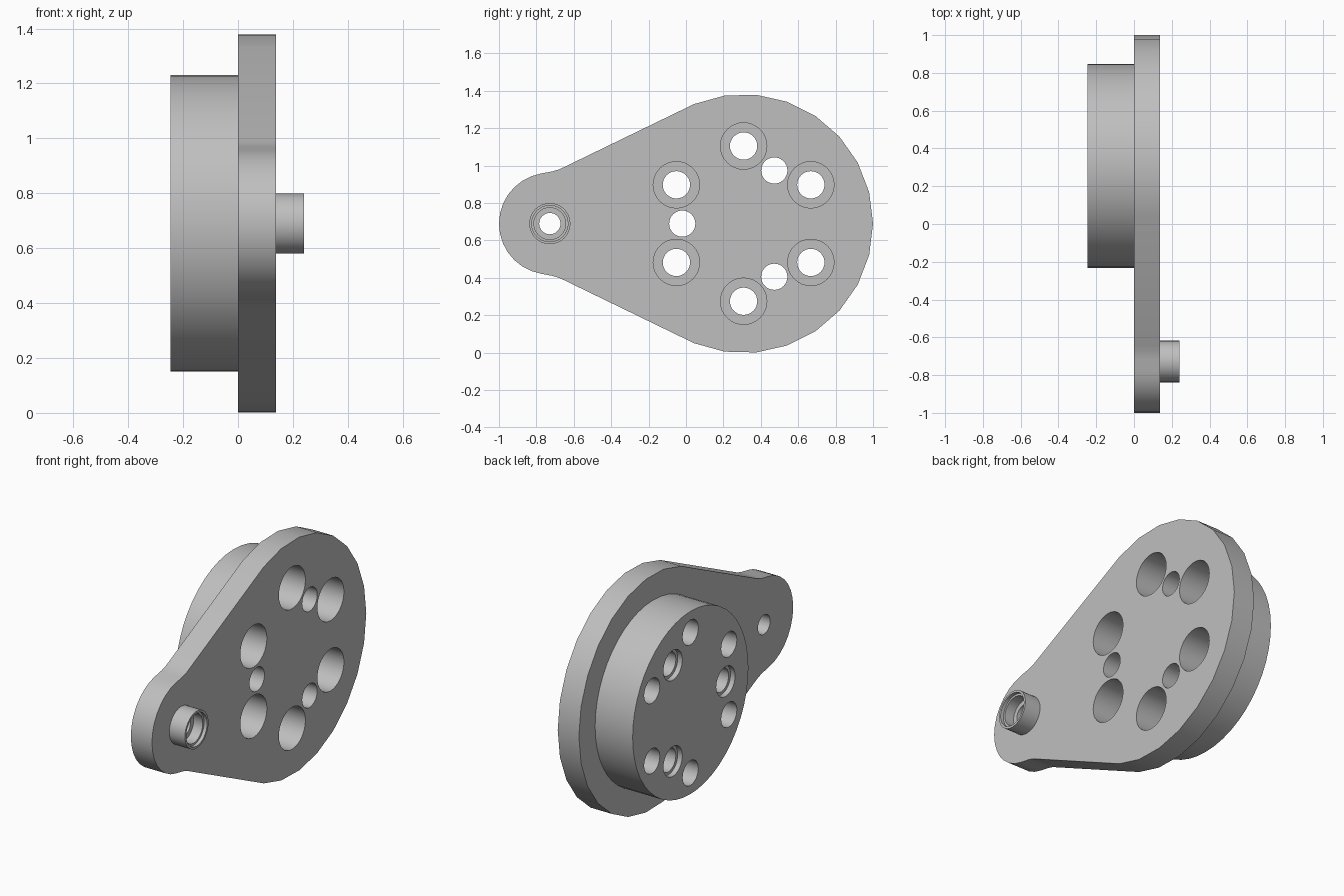
import bpy, bmesh
from math import sin, cos, pi, radians

if "Cube" in bpy.data.objects:
    bpy.data.objects.remove(bpy.data.objects["Cube"])

GREY = (0.52, 0.52, 0.52, 1)
steel = bpy.data.materials.new("grey metal")
steel.use_nodes = True
steel.diffuse_color = GREY
steel.node_tree.nodes["Principled BSDF"].inputs["Base Color"].default_value = GREY

MID_Z = 0.69                 # height of both axes
BIG_Y, PIN_Y = 0.308, -0.728  # disc axis and pin axis
BACK, FACE, TIP = -0.245, 0.138, 0.24


def add_lathe(bm, profile, y, z, segs):
    """Closed solid of (x, radius) rings turned about an axis along x."""
    rings = [[bm.verts.new((x, y + r * cos(2 * pi * i / segs), z + r * sin(2 * pi * i / segs)))
              for i in range(segs)] for x, r in profile]
    for a, b in zip(rings, rings[1:]):
        for i in range(segs):
            j = (i + 1) % segs
            bm.faces.new((a[i], a[j], b[j], b[i]))
    bm.faces.new(rings[0])
    bm.faces.new(rings[-1])


def make_object(name, bm):
    bmesh.ops.recalc_face_normals(bm, faces=bm.faces[:])
    mesh = bpy.data.meshes.new(name)
    bm.to_mesh(mesh)
    bm.free()
    mesh.materials.append(steel)
    obj = bpy.data.objects.new(name, mesh)
    bpy.context.collection.objects.link(obj)
    return obj


# Flange plate: large arc, straight flanks, small lobe round the pin
upper = [(BIG_Y + 0.692 * cos(a), 0.692 * sin(a))
         for a in (radians(112.5) * i / 8 for i in range(9))]
upper += [(-0.64, 0.308), (-0.675, 0.291), (-0.715, 0.279)]
upper += [(PIN_Y + 0.272 * cos(a), 0.272 * sin(a))
          for a in (radians(100 + 80 * i / 7) for i in range(8))]
outline = upper + [(y, -z) for y, z in reversed(upper[1:-1])]
bm = bmesh.new()
base = bm.faces.new([bm.verts.new((0, y, MID_Z + z)) for y, z in outline])
side = bmesh.ops.extrude_face_region(bm, geom=[base])["geom"]
bmesh.ops.translate(bm, vec=(FACE, 0, 0), verts=[v for v in side if isinstance(v, bmesh.types.BMVert)])
if not base.is_valid or len(base.link_loops if hasattr(base, "link_loops") else base.loops) == 0:
    bm.faces.new([v for v in bm.verts if v.co.x == 0])
plate = make_object("flange_plate", bm)

# Round boss behind the plate
bm = bmesh.new()
add_lathe(bm, [(BACK, 0.54), (0, 0.54)], BIG_Y, MID_Z, 48)
boss = make_object("round_boss", bm)

# Hollow pin on the small lobe
bm = bmesh.new()
add_lathe(bm, [(FACE, 0.11), (TIP, 0.11)], PIN_Y, MID_Z, 32)
pin = make_object("hollow_pin", bm)

# Bores: six deep counterbores, three dowel holes, one stepped pin bore
bm = bmesh.new()
for k in range(6):
    a = radians(30 + 60 * k)
    add_lathe(bm, [(-0.4, 0.073), (-0.11, 0.073), (-0.11, 0.124), (0.3, 0.124)],
              BIG_Y + 0.415 * cos(a), MID_Z + 0.415 * sin(a), 32)
for k in range(3):
    a = radians(60 + 120 * k)
    add_lathe(bm, [(-0.4, 0.088), (BACK + 0.03, 0.088), (BACK + 0.03, 0.07), (0.3, 0.07)],
              BIG_Y + 0.328 * cos(a), MID_Z + 0.328 * sin(a), 32)
add_lathe(bm, [(-0.1, 0.057), (0.16, 0.057), (0.16, 0.085), (0.22, 0.085), (0.22, 0.097), (0.3, 0.097)],
          PIN_Y, MID_Z, 32)
cutter = make_object("bore_cutter", bm)
cutter.hide_render = True

# Cut every part, then smooth the curved walls
for obj in (plate, boss, pin):
    mod = obj.modifiers.new("bores", 'BOOLEAN')
    mod.operation, mod.solver, mod.object = 'DIFFERENCE', 'EXACT', cutter
    bpy.ops.object.select_all(action='DESELECT')
    obj.select_set(True)
    bpy.context.view_layer.objects.active = obj
    bpy.ops.object.modifier_apply(modifier=mod.name)
    bpy.ops.object.shade_smooth_by_angle(angle=radians(30))
bpy.data.objects.remove(cutter)
